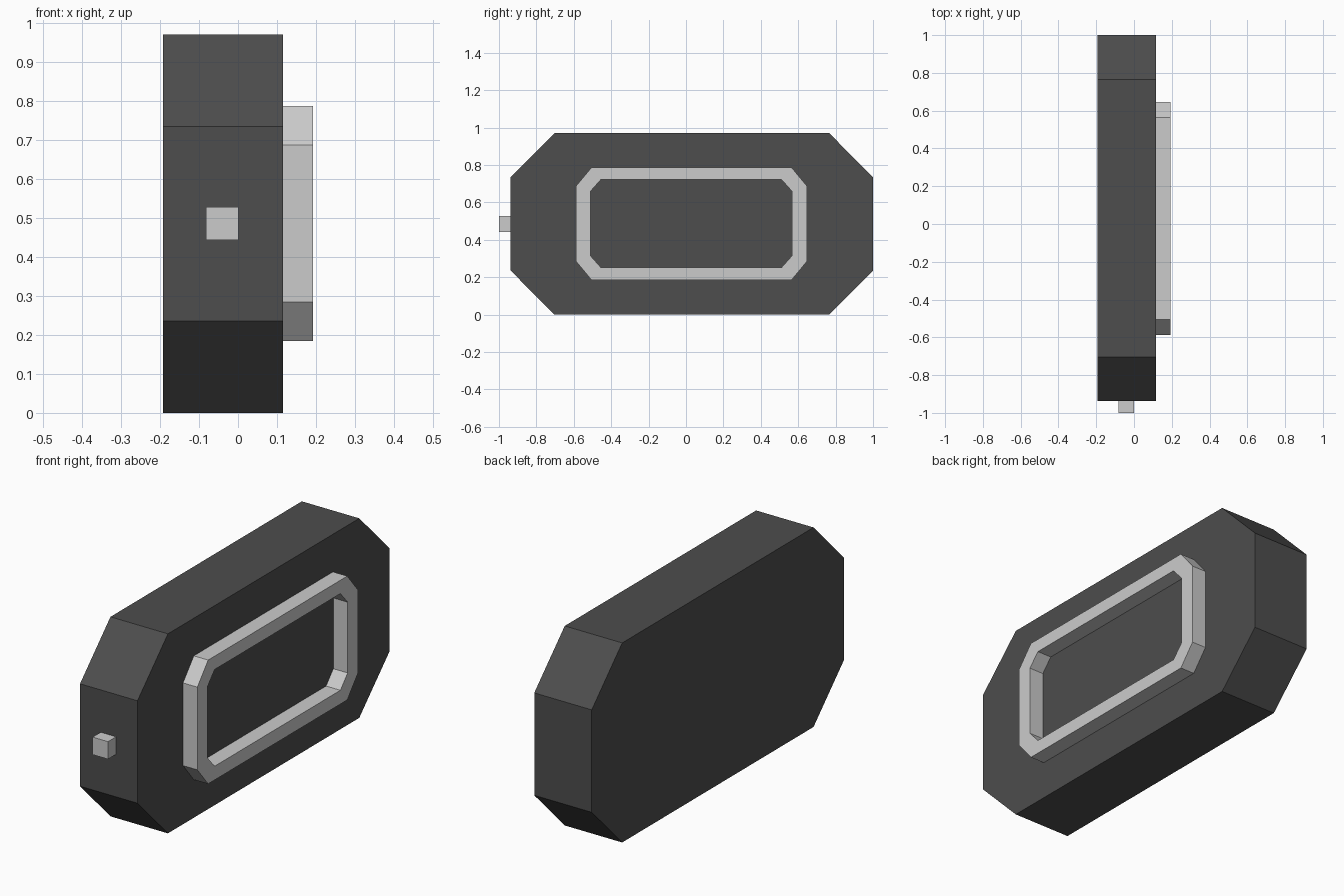
import bpy, bmesh

if "Cube" in bpy.data.objects:
    bpy.data.objects.remove(bpy.data.objects["Cube"])


def octagon(y0, y1, z0, z1, cy, cz):
    """Chamfered rectangle in the YZ plane, anticlockwise seen from +x."""
    return [(y0 + cy, z0), (y1 - cy, z0), (y1, z0 + cz), (y1, z1 - cz),
            (y1 - cy, z1), (y0 + cy, z1), (y0, z1 - cz), (y0, z0 + cz)]


def finish(name, bm, mat=None):
    bmesh.ops.recalc_face_normals(bm, faces=bm.faces[:])
    mesh = bpy.data.meshes.new(name)
    bm.to_mesh(mesh)
    bm.free()
    obj = bpy.data.objects.new(name, mesh)
    bpy.context.collection.objects.link(obj)
    if mat:
        mesh.materials.append(mat)
    return obj


def prism(name, outer, x0, x1, inner=None, mat=None):
    """Extrude a profile along x, optionally with a matching hole."""
    bm = bmesh.new()
    n = len(outer)

    def loop(profile, x):
        return [bm.verts.new((x, y, z)) for y, z in profile]

    def bridge(a, b):
        for i in range(n):
            j = (i + 1) % n
            bm.faces.new((a[i], a[j], b[j], b[i]))

    back, front = loop(outer, x0), loop(outer, x1)
    bridge(back, front)
    if inner:
        hole_back, hole_front = loop(inner, x0), loop(inner, x1)
        bridge(front, hole_front)
        bridge(hole_front, hole_back)
        bridge(hole_back, back)
    else:
        bm.faces.new(back)
        bm.faces.new(front)
    return finish(name, bm, mat)


dark = bpy.data.materials.new("dark_grey")
dark.diffuse_color = (0.075, 0.075, 0.075, 1)
dark.use_nodes = True
dark.node_tree.nodes["Principled BSDF"].inputs["Base Color"].default_value = dark.diffuse_color

# Thick octagonal body
prism("body", octagon(-0.938, 1.0, 0.0, 0.97, 0.234, 0.236), -0.193, 0.116, mat=dark)

# Raised frame on the right face
prism("raised_frame",
      octagon(-0.588, 0.647, 0.185, 0.787, 0.083, 0.1), 0.116, 0.193,
      inner=octagon(-0.511, 0.567, 0.252, 0.722, 0.056, 0.063))

# Small square button on the front edge
y0, y1, z0, z1 = -1.0, -0.938, 0.443, 0.528
prism("button", [(y0, z0), (y1, z0), (y1, z1), (y0, z1)], -0.082, 0.001)
